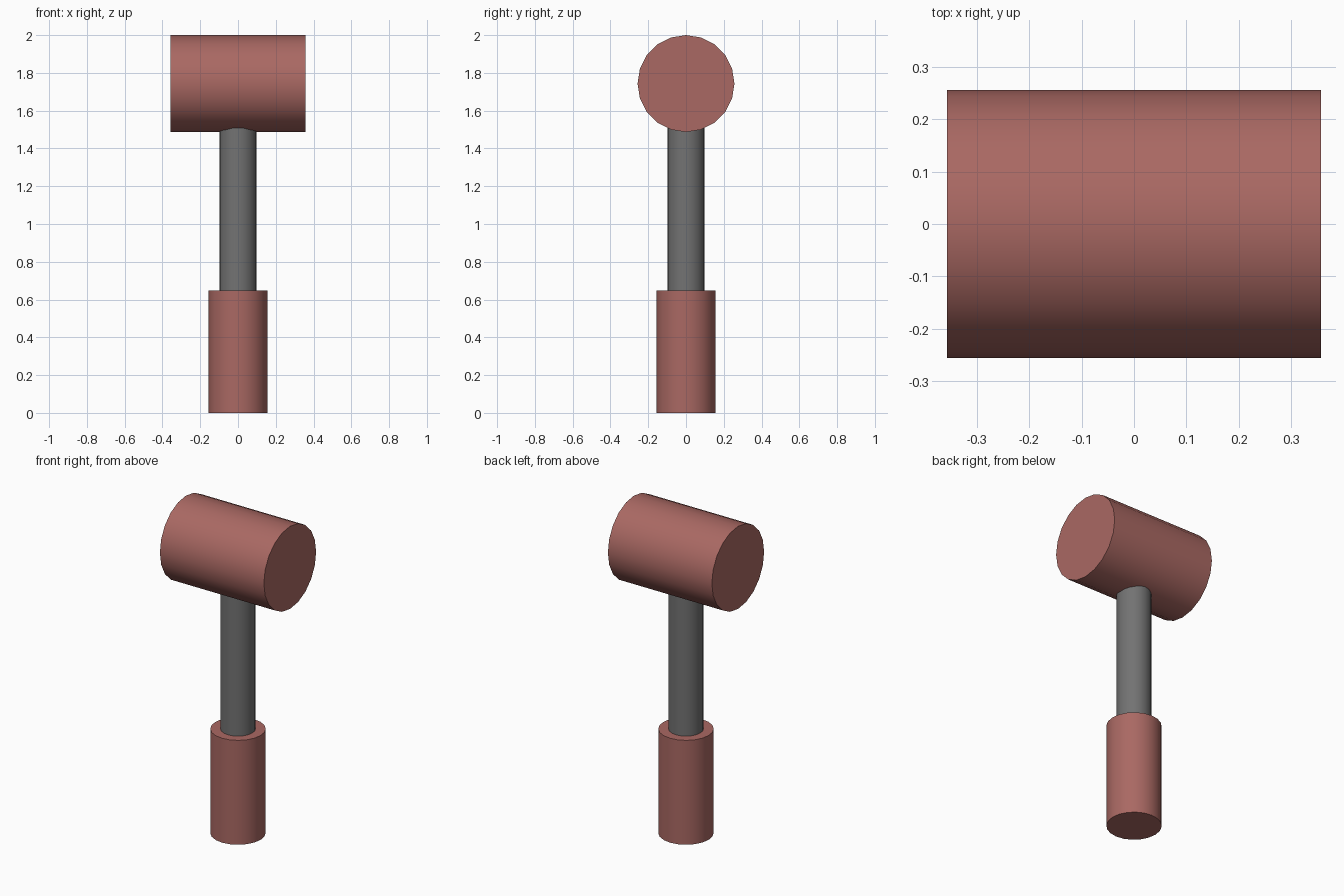
import bpy, math

if "Cube" in bpy.data.objects:
    bpy.data.objects.remove(bpy.data.objects["Cube"])


def material(name, color):
    m = bpy.data.materials.new(name)
    m.diffuse_color = color
    m.use_nodes = True
    m.node_tree.nodes["Principled BSDF"].inputs["Base Color"].default_value = m.diffuse_color
    return m


red = material("dull_red", (0.40, 0.14, 0.125, 1))
grey = material("dark_grey", (0.17, 0.17, 0.17, 1))


def cylinder(name, radius, length, z, mat, tilt=0):
    bpy.ops.mesh.primitive_cylinder_add(vertices=20, radius=radius, depth=length,
                                        location=(0, 0, z), rotation=(0, tilt, 0))
    ob = bpy.context.object
    ob.name = name
    ob.data.materials.append(mat)
    bpy.ops.object.shade_smooth_by_angle(angle=math.radians(30))
    return ob


# Wide grip at the base
cylinder("grip", 0.156, 0.648, 0.324, red)
# Shaft, seated in the grip and the head
cylinder("shaft", 0.099, 1.0, 1.1, grey)
# Mallet head lying along x
cylinder("head", 0.2565, 0.714, 1.7435, red, math.pi / 2)
